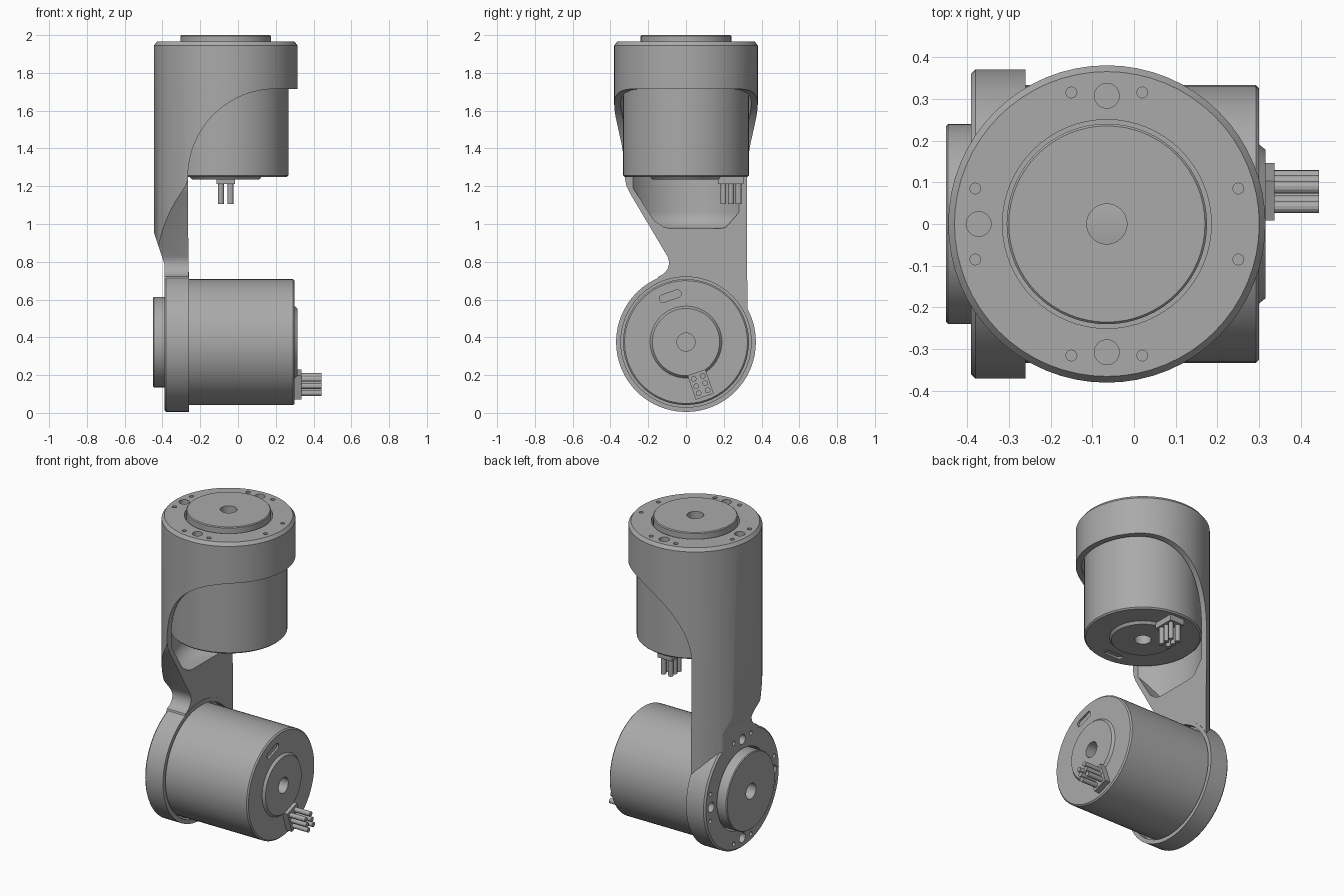
import bpy, bmesh, math
from mathutils import Matrix, Vector

if "Cube" in bpy.data.objects:
    bpy.data.objects.remove(bpy.data.objects["Cube"], do_unlink=True)

grey = bpy.data.materials.new("plain_grey")
grey.use_nodes = True
tone = (0.4, 0.4, 0.4, 1)
grey.diffuse_color = tone
grey.node_tree.nodes["Principled BSDF"].inputs["Base Color"].default_value = tone


def finish(name, bm, matrix=Matrix()):
    bmesh.ops.remove_doubles(bm, verts=bm.verts, dist=1e-5)
    bmesh.ops.recalc_face_normals(bm, faces=bm.faces)
    bm.transform(matrix)
    mesh = bpy.data.meshes.new(name)
    bm.to_mesh(mesh)
    bm.free()
    mesh.materials.append(grey)
    obj = bpy.data.objects.new(name, mesh)
    bpy.context.collection.objects.link(obj)
    return obj


def lathe(name, profile, matrix=Matrix(), steps=64, closed=True):
    """Spin a closed (radius, height) outline round the local z axis."""
    bm = bmesh.new()
    verts = [bm.verts.new((r, 0, z)) for r, z in profile]
    edges = [bm.edges.new((verts[i - 1], verts[i])) for i in range(len(verts))
             if verts[i - 1].co.x + verts[i].co.x > 0]
    bmesh.ops.spin(bm, geom=verts + edges, cent=(0, 0, 0), axis=(0, 0, 1),
                   angle=math.tau, steps=steps, use_merge=False)
    return finish(name, bm, matrix)


def cylinder(name, r, low, high, matrix=Matrix(), steps=64):
    return lathe(name, [(0, low), (r, low), (r, high), (0, high)], matrix, steps)


def prism(name, outline, low, high, place, matrix=Matrix()):
    """Extrude a 2D outline; place(a, b, depth) gives the 3D point."""
    bm = bmesh.new()
    face = bm.faces.new([bm.verts.new(place(a, b, low)) for a, b in outline])
    new = bmesh.ops.extrude_face_region(bm, geom=[face])["geom"]
    shift = Vector(place(0, 0, high)) - Vector(place(0, 0, low))
    bmesh.ops.translate(bm, vec=shift, verts=[v for v in new if isinstance(v, bmesh.types.BMVert)])
    return finish(name, bm, matrix)


def boolean(obj, other, operation="DIFFERENCE"):
    mod = obj.modifiers.new("cut", "BOOLEAN")
    mod.object, mod.operation, mod.solver = other, operation, "EXACT"
    graph = bpy.context.evaluated_depsgraph_get()
    mesh = bpy.data.meshes.new_from_object(obj.evaluated_get(graph))
    obj.modifiers.clear()
    obj.data = mesh
    bpy.data.objects.remove(other, do_unlink=True)


def arc(cx, cy, r, start, end, count):
    angles = [math.radians(start + (end - start) * i / count) for i in range(count + 1)]
    return [(cx + r * math.cos(a), cy + r * math.sin(a)) for a in angles]


def xz(a, b, depth):
    return (a, depth, b)


def yz(a, b, depth):
    return (depth, a, b)


def xy(a, b, depth):
    return (a, b, depth)


# Drive frames: local z points out of the output disc, local y to the connector
upper = Matrix.Translation((-0.065, 0, 2))
tilt = math.radians(19)
c, s = math.cos(tilt), math.sin(tilt)
lower_flange = Matrix(((0, 0, -1, -0.45), (1, 0, 0, 0), (0, -1, 0, 0.375), (0, 0, 0, 1)))
lower_drive = Matrix(((0, 0, -1, -0.45), (c, s, 0, 0), (s, -c, 0, 0.375), (0, 0, 0, 1)))

# Arm: upper shell trimmed by a side and a front outline
arm = lathe("arm_housing", [(0, 0.3), (0.38, 0.3), (0.38, 1.945), (0.365, 1.965), (0, 1.965)],
            Matrix.Translation((-0.065, 0, 0)))
side = ([(-0.5, 2.1), (0.4, 2.1), (0.4, 1.715)] + arc(0.2, 1.25, 0.465, 90, 180, 20)
        + [(-0.26, 0.25), (-0.39, 0.25), (-0.39, 0.79), (-0.45, 0.97), (-0.5, 1.12)])
boolean(arm, prism("side_outline", side, -0.6, 0.6, xz), "INTERSECT")
front = ([(0.5, 2.1), (-0.5, 2.1), (-0.5, 1.25), (-0.325, 1.25), (-0.315, 1.2), (-0.295, 1.16)]
         + arc(-0.165, 0.795, 0.075, 25, -75, 8) + [(-0.2, 0.6), (-0.2, 0.4), (0.5, 0.4)])
boolean(arm, prism("front_outline", front, -0.8, 0.8, yz), "INTERSECT")

# Lower flange joined to the arm
flange = lathe("flange", [(0, -0.19), (0.37, -0.19), (0.37, -0.07), (0.36, -0.06), (0, -0.06)],
               lower_flange)
boolean(arm, flange, "UNION")

# Rounded recess behind the upper drive, slanted like the arm
recess = lathe("recess", [(0, 0.975), (0.25, 0.975)] + arc(0.255, 1.065, 0.09, -75, 0, 6)
               + [(0.345, 1.85), (0, 1.85)], Matrix.Translation((-0.065, 0, 0)))
slant = [(-0.4, 1.9), (-0.35, 1.25), (-0.28, 1.19), (-0.17, 1.02), (-0.12, 0.985),
         (-0.06, 0.97), (0.2, 0.97), (0.4, 1.2), (0.4, 1.9)]
boolean(recess, prism("slant_outline", slant, -0.8, 0.8, yz), "INTERSECT")
boolean(arm, recess)
boolean(arm, cylinder("drive_bore", 0.345, -0.4, -0.15, lower_flange))

# Disc bores and bolt holes in both flanges
for frame, face in ((upper, -0.035), (lower_flange, -0.06)):
    boolean(arm, cylinder("disc_bore", 0.25, -0.2, 0.1, frame))
    for quarter in range(4):
        turn = frame @ Matrix.Rotation(quarter * math.pi / 2, 4, "Z")
        for x, y, r in ((0.307, 0, 0.03), (0.315, 0.085, 0.013), (0.315, -0.085, 0.013)):
            spot = turn @ Matrix.Translation((x, y, face))
            boolean(arm, cylinder("bolt_hole", r, -0.04, 0.1, spot, 16))

# Two identical drives: output disc, hollow motor, end slot, connector
for label, frame in (("upper", upper), ("lower", lower_drive)):
    motor = lathe(label + "_motor", [
        (0.048, 0), (0.235, 0), (0.24, -0.005), (0.24, -0.152), (0.333, -0.152),
        (0.333, -0.742), (0.325, -0.75), (0.19, -0.75), (0.178, -0.765), (0.048, -0.765)], frame)
    slot = arc(0.04, -0.257, 0.02, -90, 90, 8) + arc(-0.04, -0.257, 0.02, 90, 270, 8)
    boolean(motor, prism("slot", slot, -0.8, -0.738, xy, frame))
    block = [(-0.05, 0.17), (0.05, 0.17), (0.05, 0.305), (-0.05, 0.305)]
    prism(label + "_connector", block, -0.787, -0.74, xy, frame)
    for row in range(3):
        for column in (-1, 1):
            spot = frame @ Matrix.Translation((column * 0.025, 0.198 + row * 0.04, 0))
            cylinder(label + "_pin", 0.015, -0.893, -0.78, spot, 12)

# Smooth round walls, sharp rims
for obj in bpy.context.collection.objects:
    if obj.type == "MESH" and obj.data.materials and obj.data.materials[0] == grey:
        bpy.ops.object.select_all(action="DESELECT")
        obj.select_set(True)
        bpy.context.view_layer.objects.active = obj
        bpy.ops.object.shade_smooth_by_angle(angle=math.radians(25))
